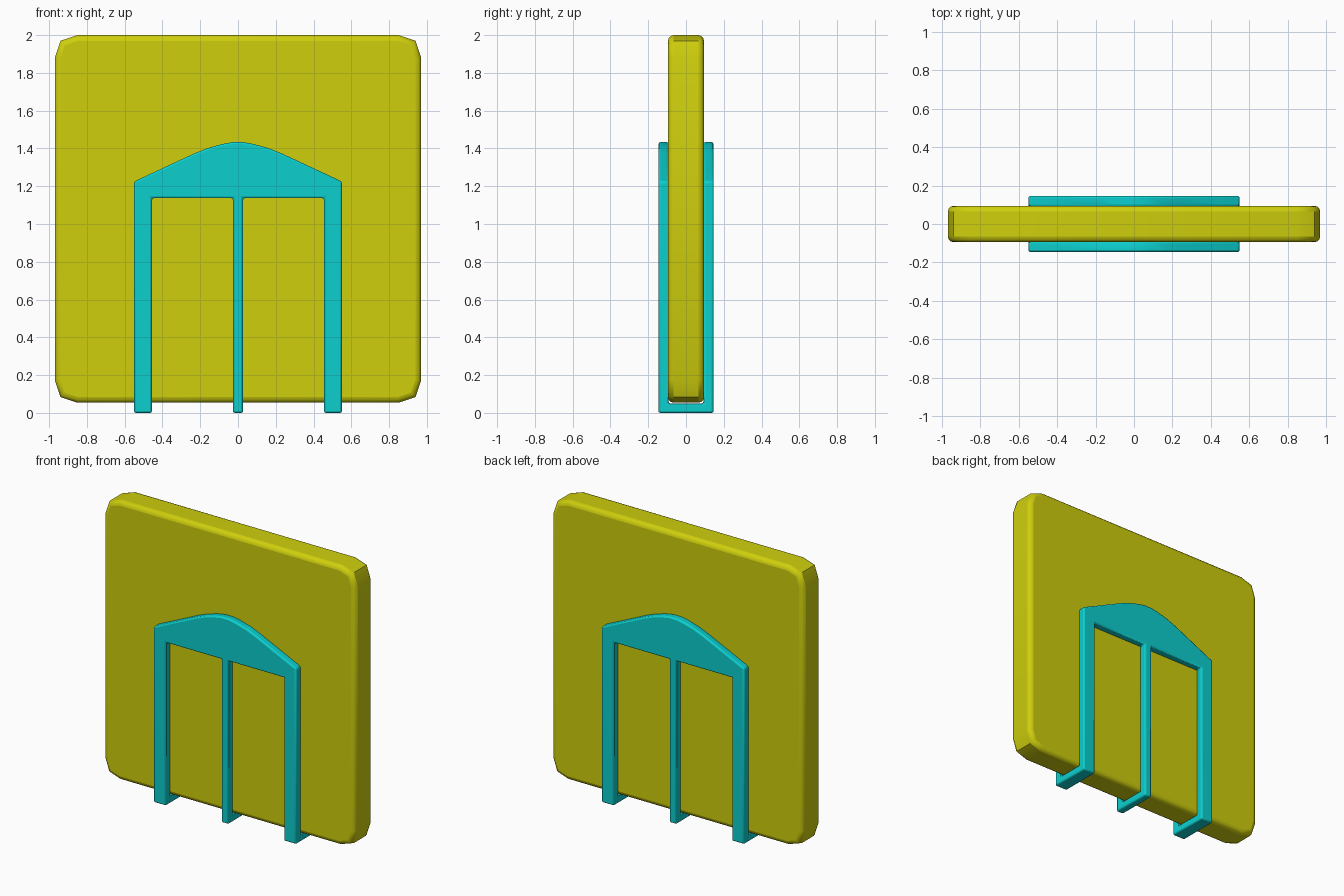
import bpy, bmesh, math

old = bpy.data.objects.get("Cube")
if old:
    bpy.data.objects.remove(old, do_unlink=True)


def material(name, rgb):
    m = bpy.data.materials.new(name)
    m.use_nodes = True
    m.diffuse_color = (*rgb, 1)
    bsdf = next(n for n in m.node_tree.nodes if n.type == 'BSDF_PRINCIPLED')
    bsdf.inputs["Base Color"].default_value = (*rgb, 1)
    return m


def prism(name, outline, half_depth, mat):
    """Extrude an (x, z) outline symmetrically along y."""
    bm = bmesh.new()
    face = bm.faces.new([bm.verts.new((x, -half_depth, z)) for x, z in outline])
    ext = bmesh.ops.extrude_face_region(bm, geom=[face])["geom"]
    moved = [v for v in ext if isinstance(v, bmesh.types.BMVert)]
    bmesh.ops.translate(bm, verts=moved, vec=(0, 2 * half_depth, 0))
    bmesh.ops.recalc_face_normals(bm, faces=bm.faces)
    mesh = bpy.data.meshes.new(name)
    bm.to_mesh(mesh)
    bm.free()
    mesh.materials.append(mat)
    obj = bpy.data.objects.new(name, mesh)
    bpy.context.collection.objects.link(obj)
    return obj


def soften(obj, width, segments):
    """Round the sharp edges and shade smoothly."""
    bev = obj.modifiers.new("rounded_edges", 'BEVEL')
    bev.width, bev.segments = width, segments
    bev.limit_method, bev.angle_limit = 'ANGLE', math.radians(60)
    bpy.ops.object.select_all(action='DESELECT')
    obj.select_set(True)
    bpy.context.view_layer.objects.active = obj
    bpy.ops.object.shade_smooth_by_angle(angle=math.radians(35))


yellow = material("yellow", (0.62, 0.62, 0.004))
cyan = material("cyan", (0.004, 0.62, 0.62))

# Square panel with clipped corners
W, H, MID = 0.97, 0.973, 1.027
corner = [(W, H - 0.12), (W - 0.03, H - 0.03), (W - 0.12, H)]
half = corner + [(-x, z) for x, z in reversed(corner)]
panel = prism("panel", [(x, MID + z) for x, z in half] +
              [(-x, MID - z) for x, z in half], 0.095, yellow)
soften(panel, 0.03, 3)

# Three-pronged clip: arched head and legs, wrapping under the panel
LEG_OUT, LEG_IN, ROD, HEAD = 0.55, 0.455, 0.027, 1.137
right = [(ROD, 0), (ROD, HEAD), (LEG_IN, HEAD), (LEG_IN, 0), (LEG_OUT, 0),
         (LEG_OUT, 1.225), (0.235, 1.372), (0.16, 1.402), (0.08, 1.424), (0.03, 1.433)]
clip = prism("clip", right + [(-x, z) for x, z in reversed(right)], 0.146, cyan)

# Slot that the panel sits in
slot = prism("slot_cutter", [(-1, 0.05), (1, 0.05), (1, 2), (-1, 2)], 0.092, cyan)
slot.hide_render = True
cut = clip.modifiers.new("slot", 'BOOLEAN')
cut.operation, cut.solver, cut.object = 'DIFFERENCE', 'EXACT', slot
soften(clip, 0.01, 2)

# Bake the slot so the cutter can go
bpy.ops.object.modifier_apply(modifier="slot")
bpy.data.objects.remove(slot, do_unlink=True)
